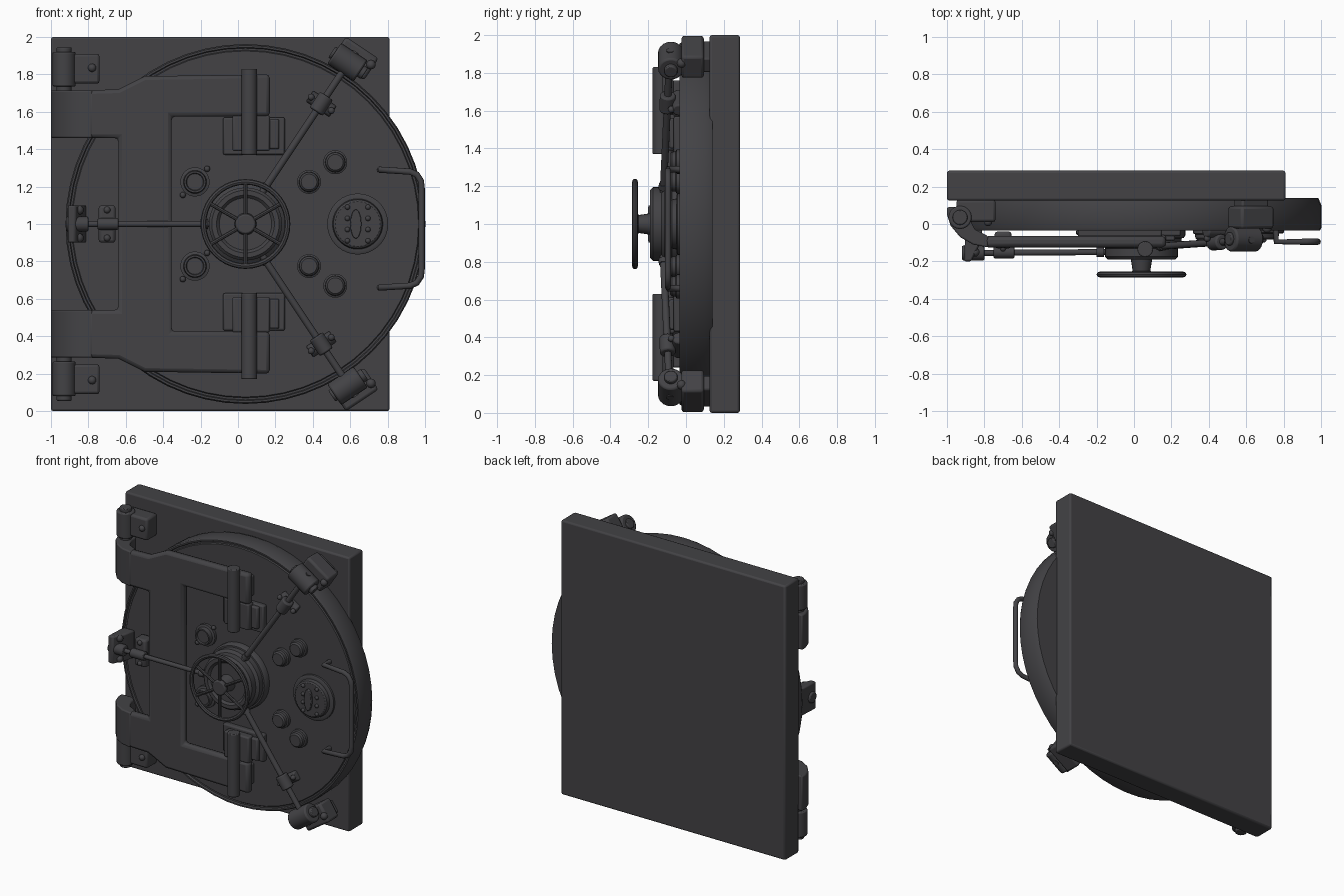
import bpy, bmesh, math
from mathutils import Vector, Matrix

cube = bpy.data.objects.get("Cube")
if cube:
    bpy.data.objects.remove(cube, do_unlink=True)

steel = bpy.data.materials.new("dark gunmetal")
steel.use_nodes = True
COL = (0.056, 0.055, 0.06, 1)
steel.diffuse_color = COL
steel.node_tree.nodes["Principled BSDF"].inputs["Base Color"].default_value = COL

CX, CZ = 0.04, 1.0   # door centre


def finish(name, bm, bevel=0.0):
    bmesh.ops.recalc_face_normals(bm, faces=bm.faces[:])
    me = bpy.data.meshes.new(name)
    bm.to_mesh(me)
    bm.free()
    me.materials.append(steel)
    ob = bpy.data.objects.new(name, me)
    bpy.context.collection.objects.link(ob)
    if bevel:
        mod = ob.modifiers.new("bevel", "BEVEL")
        mod.width, mod.segments, mod.limit_method = bevel, 2, "ANGLE"
    bpy.ops.object.select_all(action="DESELECT")
    ob.select_set(True)
    bpy.context.view_layer.objects.active = ob
    bpy.ops.object.shade_smooth_by_angle(angle=math.radians(35))
    return ob


def box(name, lo, hi, bevel=0.01, turn=0.0):
    lo, hi = Vector(lo), Vector(hi)
    bm = bmesh.new()
    bmesh.ops.create_cube(bm, size=1, matrix=Matrix.Translation((lo + hi) / 2)
                          @ Matrix.Rotation(turn, 4, "Y") @ Matrix.Diagonal((*(hi - lo), 1)))
    return finish(name, bm, bevel)


def rod(name, p, q, r, r2=None, seg=20, bevel=0.0):
    p, q = Vector(p), Vector(q)
    d = q - p
    bm = bmesh.new()
    bmesh.ops.create_cone(bm, cap_ends=True, segments=seg, radius1=r,
                          radius2=r if r2 is None else r2, depth=d.length,
                          matrix=Matrix.Translation((p + q) / 2)
                          @ d.to_track_quat("Z", "Y").to_matrix().to_4x4())
    return finish(name, bm, bevel)


def ball(name, p, r):
    bm = bmesh.new()
    bmesh.ops.create_uvsphere(bm, u_segments=12, v_segments=8, radius=r,
                              matrix=Matrix.Translation(p))
    return finish(name, bm)


def prism(name, pts, axis, a, b, bevel=0.01):
    """Outline in xz pushed along y, or in xy pushed along z."""
    bm = bmesh.new()
    put = (lambda u, v: (u, a, v)) if axis == "y" else (lambda u, v: (u, v, a))
    face = bm.faces.new([bm.verts.new(put(*p)) for p in pts])
    new = bmesh.ops.extrude_face_region(bm, geom=[face])["geom"]
    step = Vector((0, b - a, 0) if axis == "y" else (0, 0, b - a))
    bmesh.ops.translate(bm, vec=step, verts=[v for v in new if isinstance(v, bmesh.types.BMVert)])
    return finish(name, bm, bevel)


def lathe(name, profile, x, z, seg=32, closed=False):
    """Spin a (radius, y) profile about the y direction."""
    bm = bmesh.new()
    vs = [bm.verts.new((x + r, y, z)) for r, y in profile]
    es = [bm.edges.new(e) for e in zip(vs, vs[1:])]
    if closed:
        es.append(bm.edges.new((vs[-1], vs[0])))
    bmesh.ops.spin(bm, geom=vs + es, cent=(x, 0, z), axis=(0, 1, 0),
                   angle=math.tau, steps=seg)
    bmesh.ops.remove_doubles(bm, verts=bm.verts[:], dist=0.0001)
    return finish(name, bm)


def torus(name, x, y, z, big, small, seg=40):
    ring = [(big + small * math.cos(t * math.tau / 8), y + small * math.sin(t * math.tau / 8))
            for t in range(8)]
    return lathe(name, ring, x, z, seg, closed=True)


def tube(name, pts, r):
    cu = bpy.data.curves.new(name, "CURVE")
    cu.dimensions, cu.bevel_depth, cu.bevel_resolution, cu.use_fill_caps = "3D", r, 3, True
    sp = cu.splines.new("POLY")
    sp.points.add(len(pts) - 1)
    for s, p in zip(sp.points, pts):
        s.co = (*p, 1)
    cu.materials.append(steel)
    ob = bpy.data.objects.new(name, cu)
    bpy.context.collection.objects.link(ob)


# Wall panel and round door with a stepped rim
box("wall_panel", (-1, 0.125, 0), (0.81, 0.285, 2), 0.012)
lathe("door_disc", [(0, -0.03), (0.925, -0.03), (0.93, -0.022), (0.94, -0.022), (0.945, -0.035),
                    (0.955, -0.035), (0.962, -0.02), (0.962, 0.1), (0.945, 0.14), (0, 0.14)],
      CX, CZ, 56)

# Forked hinge arm: one half outline, reflected about the door's mid height
half = [(-0.64, 1.46), (-0.8, 1.46), (-0.8, 1.715), (-0.64, 1.72), (-0.5, 1.79),
        (0.17, 1.8), (0.17, 1.575), (-0.355, 1.575)]
prism("hinge_arm", half + [(x, 2 - z) for x, z in reversed(half)], "y", -0.125, -0.065, 0.02)

curl = [(-0.78, -0.125), (-0.86, -0.11), (-0.93, -0.07), (-0.98, -0.01), (-1, 0.05), (-1, 0.09),
        (-0.88, 0.09), (-0.88, 0.03), (-0.85, -0.03), (-0.78, -0.065)]

for s, side in ((1, "upper"), (-1, "lower")):
    def Z(dz):
        return CZ + s * dz

    def span(name, x0, x1, y0, y1, d0, d1, bevel=0.01):
        return box(f"{side}_{name}", (x0, y0, min(Z(d0), Z(d1))), (x1, y1, max(Z(d0), Z(d1))), bevel)

    # Hinge knuckle, its wall mount and the curled end of the arm
    prism(f"{side}_arm_curl", curl, "z", Z(0.46), Z(0.715), 0.008)
    rod(f"{side}_hinge_barrel", (-0.93, 0.035, Z(0.735)), (-0.93, 0.035, Z(0.92)), 0.062, bevel=0.008)
    rod(f"{side}_hinge_pin", (-0.93, 0.035, Z(0.7)), (-0.93, 0.035, Z(0.945)), 0.04, bevel=0.006)
    span("hinge_mount", -0.95, -0.74, 0.01, 0.13, 0.75, 0.91, 0.015)
    ball(f"{side}_hinge_bolt", (-0.78, 0.01, Z(0.835)), 0.022)

    # Pivot post at the fork tip with its door bracket
    rod(f"{side}_pivot_post", (0.06, -0.135, Z(0.37)), (0.06, -0.135, Z(0.83)), 0.042, bevel=0.006)
    span("pivot_bracket", -0.08, 0.25, -0.065, -0.02, 0.37, 0.57)
    span("pivot_cheek", -0.03, 0.17, -0.12, -0.06, 0.39, 0.58)
    span("pivot_pad", 0.11, 0.22, -0.09, -0.03, 0.4, 0.56)
    span("arm_spacer", -0.3, 0.15, -0.07, -0.02, 0.61, 0.76)

    # Diagonal locking rod, sliding collar and clamp
    a = Vector((0.13, -0.12, Z(0.17)))
    b = Vector((0.63, -0.085, Z(0.92)))
    d = (b - a).normalized()
    n = Vector((-s * d.z, 0, s * d.x))
    turn = -math.atan2(d.z, d.x)
    rod(f"{side}_lock_rod", a, b, 0.019, seg=12)
    c = a.lerp(b, 0.63)
    rod(f"{side}_collar", c - d * 0.05, c + d * 0.05, 0.042, bevel=0.008)
    rod(f"{side}_collar_lug", c - n * 0.075 + Vector((0, 0.06, 0)), c + n * 0.075 + Vector((0, 0.06, 0)), 0.035, bevel=0.008)
    for k in (-1, 1):
        ball(f"{side}_lug_bolt", c + n * 0.065 * k + Vector((0, 0.02, 0)), 0.018)
    rod(f"{side}_rod_ring", a + d * 0.02, a + d * 0.05, 0.026, seg=12)
    e = Vector((0.585, -0.08, Z(0.865)))
    rod(f"{side}_clamp_barrel", e - n * 0.085, e + n * 0.085, 0.068, bevel=0.01)
    rod(f"{side}_clamp_pin", e - n * 0.11, e + n * 0.1, 0.035, bevel=0.006)
    m = Vector((0.625, 0.035, Z(0.885)))
    size = Vector((0.07, 0.06, 0.105))
    box(f"{side}_clamp_block", m - size, m + size, 0.015, turn)
    plate = Vector((0.045, 0.04, 0.085))
    box(f"{side}_wall_lug", m + Vector((0, 0.06, 0)) - plate, m + Vector((0.0, 0.06, 0)) + plate, 0.01, turn)
    ball(f"{side}_clamp_bolt", m + d * 0.02 + n * -0.09 + Vector((0, -0.06, 0)), 0.025)

    # Round knobs and gauge
    for x, dz in ((0.52, 0.33), (0.38, 0.225)):
        lathe(f"{side}_knob", [(0.064, -0.025), (0.064, -0.05), (0.054, -0.055), (0.052, -0.075),
                               (0.042, -0.085), (0, -0.085)], x, Z(dz), 24)
    lathe(f"{side}_gauge", [(0.078, -0.025), (0.078, -0.05), (0.062, -0.055), (0.058, -0.085),
                            (0.048, -0.085), (0.044, -0.075), (0, -0.075)], -0.23, Z(0.225), 28)
    for k in (-1, 1):
        ball(f"{side}_gauge_screw", (-0.23 + 0.065 * k, -0.045, CZ + s * 0.225 + 0.07 * k), 0.016)

# Central drum, shaft and hand wheel
lathe("hub_plate", [(0.235, -0.025), (0.235, -0.06), (0.225, -0.075), (0.19, -0.08)], CX, CZ, 40)
lathe("hub_drum", [(0.215, -0.07), (0.215, -0.115), (0.195, -0.13), (0.195, -0.175),
                   (0.18, -0.19), (0.155, -0.19), (0.14, -0.175), (0, -0.175)], CX, CZ, 40)
rod("wheel_shaft", (CX, -0.17, CZ), (CX, -0.265, CZ), 0.06, 0.045)
rod("wheel_cap", (CX, -0.25, CZ), (CX, -0.282, CZ), 0.055, bevel=0.01)
torus("wheel_rim", CX, -0.27, CZ, 0.225, 0.015)
for i in range(6):
    t = math.radians(30 + 60 * i)
    rod("wheel_spoke", (CX, -0.265, CZ), (CX + 0.225 * math.cos(t), -0.268, CZ + 0.225 * math.sin(t)),
        0.011, seg=8)

# Level locking rod towards the hinge side
rod("side_lock_rod", (-0.15, -0.15, CZ), (-0.9, -0.155, CZ), 0.016, seg=12)
rod("side_collar", (-0.75, -0.152, CZ), (-0.64, -0.152, CZ), 0.032, bevel=0.006)
rod("side_rod_ring", (-0.2, -0.15, CZ), (-0.16, -0.15, CZ), 0.026, seg=12)
box("side_collar_base", (-0.745, -0.13, 0.9), (-0.655, -0.04, 1.1), 0.015)
prism("side_latch", [(-0.91, -0.2), (-0.87, -0.2), (-0.83, -0.12), (-0.81, -0.03), (-0.9, -0.03)],
      "z", 0.9, 1.1, 0.01)
rod("side_latch_eye", (-0.92, -0.155, CZ), (-0.8, -0.155, CZ), 0.04, bevel=0.008)
for z in (0.925, 1.075):
    ball("latch_bolt", (-0.85, -0.15, z), 0.025)
    ball("collar_bolt", (-0.7, -0.13, z), 0.018)

# Combination plate with buttons and a lens-shaped grip
lathe("dial_plate", [(0.163, -0.025), (0.163, -0.045), (0.155, -0.05), (0.135, -0.05),
                     (0.13, -0.075), (0.12, -0.082), (0, -0.082)], 0.64, CZ, 36)
for i in range(4):
    for x in (0.585, 0.695):
        ball("dial_button", (x, -0.085, 0.91 + 0.06 * i), 0.014)
lens = [(0.03 * math.sin(t * math.tau / 12) + 0.63, 0.08 * math.cos(t * math.tau / 12) + CZ)
        for t in range(12)]
prism("dial_grip", lens, "y", -0.1, -0.08, 0.004)

# Pull handle
grip = [(0.76, -0.03, 1.29), (0.76, -0.095, 1.29), (0.92, -0.095, 1.28), (0.955, -0.095, 1.265),
        (0.978, -0.095, 1.23), (0.982, -0.095, 1.19)]
tube("pull_handle", grip + [(x, y, 1.95 - z) for x, y, z in reversed(grip)], 0.017)
